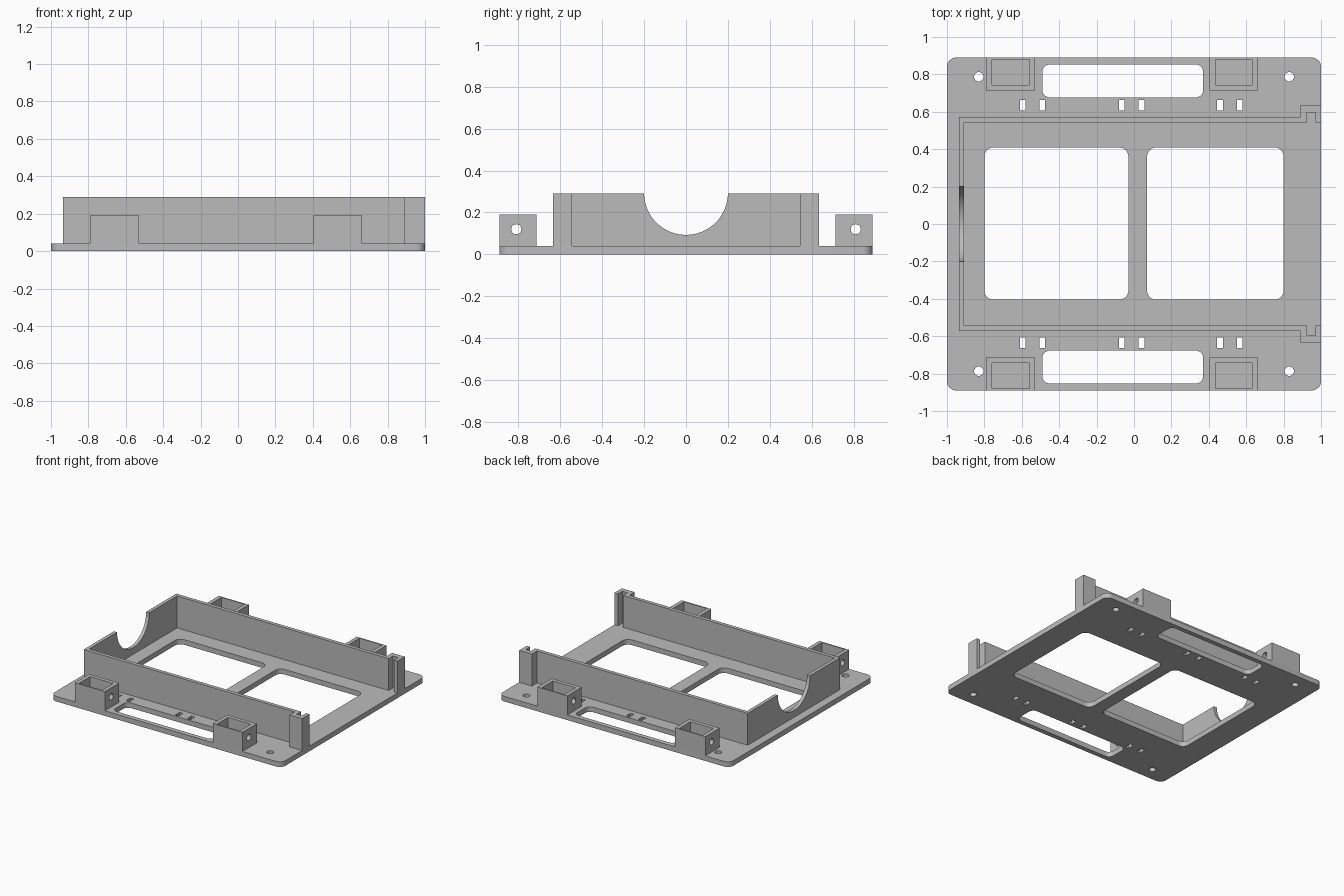
import bpy, bmesh
from math import sin, cos, pi
from mathutils import Matrix

cube = bpy.data.objects.get("Cube")
if cube:
    bpy.data.objects.remove(cube)

grey = bpy.data.materials.new("plain grey")
grey.use_nodes = True
grey.diffuse_color = (0.5, 0.5, 0.5, 1)
grey.node_tree.nodes["Principled BSDF"].inputs["Base Color"].default_value = (0.5, 0.5, 0.5, 1)

PLATE_TOP, WALL_TOP, BOX_TOP = 0.04, 0.29, 0.19


def rect(x0, x1, y0, y1, r=0.0, steps=8):
    """Outline of a rectangle with optional rounded corners."""
    if r == 0:
        return [(x0, y0), (x1, y0), (x1, y1), (x0, y1)]
    corners = [(x1 - r, y1 - r), (x0 + r, y1 - r), (x0 + r, y0 + r), (x1 - r, y0 + r)]
    return [(cx + r * cos((q + i / steps) * pi / 2), cy + r * sin((q + i / steps) * pi / 2))
            for q, (cx, cy) in enumerate(corners) for i in range(steps + 1)]


def circle(cx, cy, r, n=32):
    return [(cx + r * cos(2 * pi * i / n), cy + r * sin(2 * pi * i / n)) for i in range(n)]


def prism(name, loops, z0, z1):
    """Extrude an outline, with any further loops as holes, from z0 to z1."""
    curve = bpy.data.curves.new(name, 'CURVE')
    curve.dimensions = '2D'
    curve.fill_mode = 'BOTH'
    curve.extrude = (z1 - z0) / 2
    for loop in loops:
        spline = curve.splines.new('POLY')
        spline.points.add(len(loop) - 1)
        for point, (x, y) in zip(spline.points, loop):
            point.co = (x, y, 0, 1)
        spline.use_cyclic_u = True
    temp = bpy.data.objects.new(name + "_outline", curve)
    bpy.context.collection.objects.link(temp)
    bpy.context.view_layer.update()
    mesh = bpy.data.meshes.new_from_object(temp.evaluated_get(bpy.context.evaluated_depsgraph_get()))
    bpy.data.objects.remove(temp)
    bm = bmesh.new()
    bm.from_mesh(mesh)
    bmesh.ops.remove_doubles(bm, verts=bm.verts, dist=1e-5)
    bmesh.ops.recalc_face_normals(bm, faces=bm.faces)
    bmesh.ops.translate(bm, verts=bm.verts, vec=(0, 0, (z0 + z1) / 2))
    bm.to_mesh(mesh)
    bm.free()
    mesh.materials.clear()
    mesh.materials.append(grey)
    obj = bpy.data.objects.new(name, mesh)
    bpy.context.collection.objects.link(obj)
    return obj


def bore(target, x, y, z, radius, length, n):
    """Cut a round hole along x through the target."""
    bm = bmesh.new()
    bmesh.ops.create_cone(bm, cap_ends=True, segments=n, radius1=radius, radius2=radius,
                          depth=length,
                          matrix=Matrix.Translation((x, y, z)) @ Matrix.Rotation(pi / 2, 4, 'Y'))
    mesh = bpy.data.meshes.new("bore_cutter")
    bm.to_mesh(mesh)
    bm.free()
    mesh.materials.append(grey)
    cutter = bpy.data.objects.new("bore_cutter", mesh)
    bpy.context.collection.objects.link(cutter)
    cutter.hide_render = True
    mod = target.modifiers.new("bore", 'BOOLEAN')
    mod.operation, mod.solver, mod.object = 'DIFFERENCE', 'EXACT', cutter
    bpy.context.view_layer.update()
    result = bpy.data.meshes.new_from_object(
        target.evaluated_get(bpy.context.evaluated_depsgraph_get()))
    target.modifiers.clear()
    target.data = result
    bpy.data.objects.remove(cutter)


# Base plate with windows, side slots, screw holes and cable-tie slits
plate = [rect(-1, 1, -0.89, 0.89, 0.05),
         rect(-0.8, -0.03, -0.405, 0.41, 0.05),
         rect(0.07, 0.8, -0.405, 0.41, 0.05)]
for s in (-1, 1):
    plate.append(rect(-0.49, 0.37, s * 0.765 - 0.088, s * 0.765 + 0.088, 0.04))
    plate += [circle(x, s * 0.787, 0.025) for x in (-0.83, 0.83)]
    for x in (-0.595, -0.49, -0.065, 0.04, 0.46, 0.565):
        plate.append(rect(x - 0.015, x + 0.015, s * 0.635 - 0.027, s * 0.635 + 0.027))
parts = [prism("base_plate", plate, 0, PLATE_TOP)]

# Three-sided tray wall with slotted end posts and a round notch
half = [(-0.935, 0.572), (0.89, 0.572), (0.89, 0.635), (1, 0.635), (1, 0.543), (0.97, 0.543),
        (0.97, 0.597), (0.925, 0.597), (0.925, 0.543), (-0.908, 0.543)]
tray = prism("tray_wall", [half + [(x, -y) for x, y in reversed(half)]], PLATE_TOP, WALL_TOP)
bore(tray, -0.92, 0, WALL_TOP + 0.003, 0.2, 0.2, 64)
parts.append(tray)

# Four open mounting boxes, each bored through along x
for side, s in (("front", -1), ("back", 1)):
    for end, x0, x1 in (("right", -0.79, -0.53), ("left", 0.405, 0.662)):
        box = prism(f"{side}_{end}_mounting_box",
                    [rect(x0, x1, *sorted((s * 0.713, s * 0.89))),
                     rect(x0 + 0.03, x1 - 0.03, *sorted((s * 0.743, s * 0.88)))],
                    PLATE_TOP, BOX_TOP)
        bore(box, (x0 + x1) / 2, s * 0.81, 0.12, 0.024, 0.4, 32)
        parts.append(box)

# Smooth the rounded corners and bores, keep the hard edges
bpy.ops.object.select_all(action='DESELECT')
for obj in parts:
    obj.select_set(True)
bpy.context.view_layer.objects.active = parts[0]
bpy.ops.object.shade_smooth_by_angle(angle=pi / 6)
